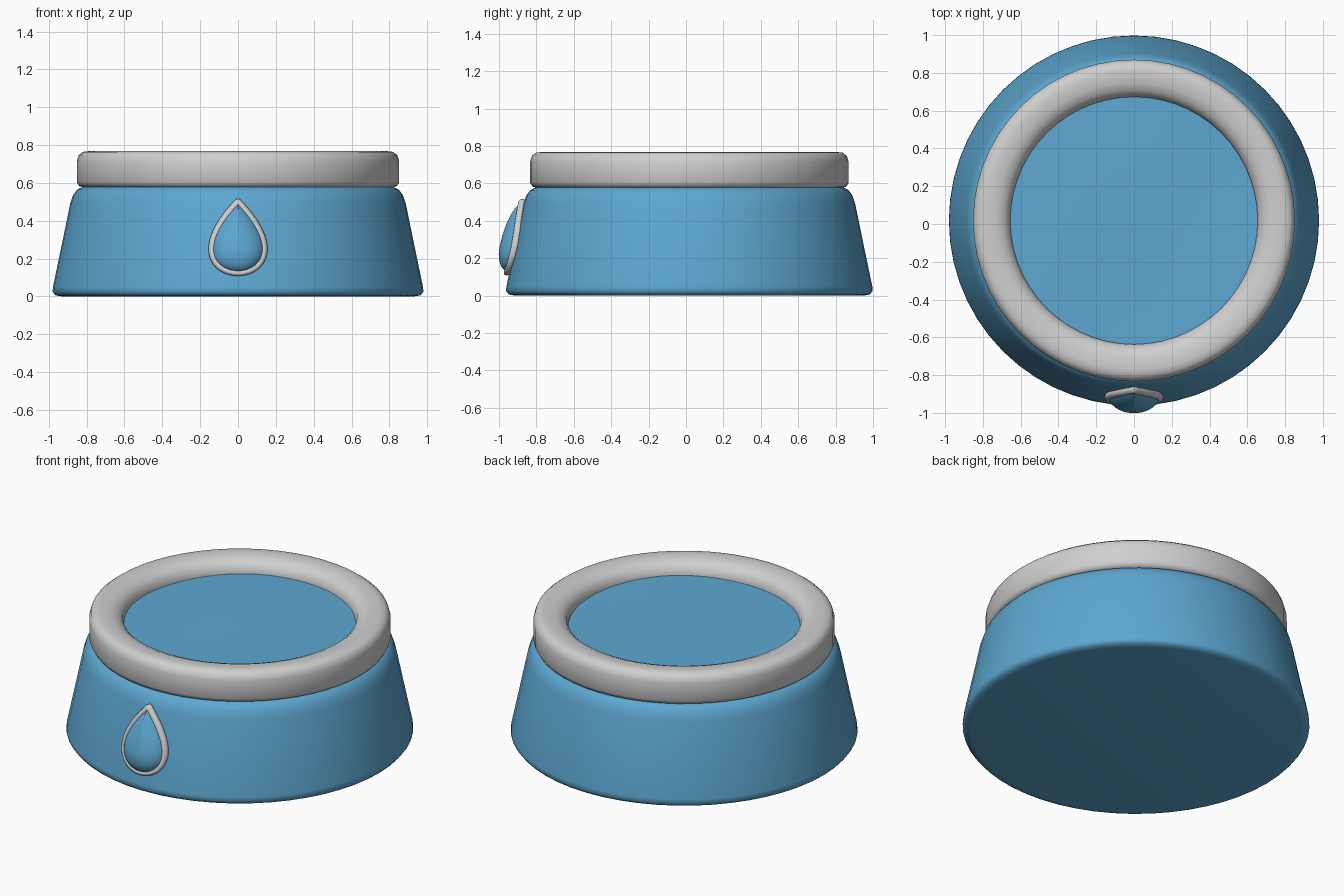
import bpy
import math

if "Cube" in bpy.data.objects:
    bpy.data.objects.remove(bpy.data.objects["Cube"])

CY = 0.018   # y centre of the round parts
SEG = 56


def material(name, rgb):
    m = bpy.data.materials.new(name)
    m.diffuse_color = (*rgb, 1)
    m.use_nodes = True
    m.node_tree.nodes["Principled BSDF"].inputs["Base Color"].default_value = m.diffuse_color
    return m


BLUE = material("sky blue", (0.11, 0.39, 0.64))
GREY = material("light grey", (0.62, 0.63, 0.62))


def make(name, verts, faces, mat, angle=50):
    me = bpy.data.meshes.new(name)
    me.from_pydata(verts, [], faces)
    me.materials.append(mat)
    ob = bpy.data.objects.new(name, me)
    bpy.context.collection.objects.link(ob)
    bpy.ops.object.select_all(action='DESELECT')
    ob.select_set(True)
    bpy.context.view_layer.objects.active = ob
    bpy.ops.object.mode_set(mode='EDIT')
    bpy.ops.mesh.select_all(action='SELECT')
    bpy.ops.mesh.normals_make_consistent(inside=False)
    bpy.ops.object.mode_set(mode='OBJECT')
    bpy.ops.object.shade_smooth_by_angle(angle=math.radians(angle))
    return ob


def bridge(rows, cols, closed_rows=False):
    """Quads between consecutive closed loops of points."""
    faces = []
    for i in range(rows if closed_rows else rows - 1):
        a, b = i * cols, ((i + 1) % rows) * cols
        for j in range(cols):
            k = (j + 1) % cols
            faces.append((a + j, a + k, b + k, b + j))
    return faces


def lathe(name, profile, mat, closed):
    verts = []
    for r, z in profile:
        for j in range(SEG):
            t = 2 * math.pi * j / SEG
            verts.append((r * math.cos(t), CY + r * math.sin(t), z))
    faces = bridge(len(profile), SEG, closed)
    if not closed:  # cap both ends
        n = len(verts)
        faces += [tuple(range(SEG))[::-1], tuple(range(n - SEG, n))]
    return make(name, verts, faces, mat)


# tapered bowl body
lathe("bowl_body", [(0.93, 0.0), (0.965, 0.006), (0.98, 0.025), (0.978, 0.05),
                    (0.93, 0.28), (0.887, 0.49), (0.872, 0.535),
                    (0.85, 0.565), (0.82, 0.58)], BLUE, False)

# rounded rim ring
lathe("rim", [(0.81, 0.575), (0.84, 0.583), (0.852, 0.605), (0.852, 0.715),
              (0.842, 0.747), (0.82, 0.764), (0.79, 0.768), (0.73, 0.766),
              (0.69, 0.75), (0.664, 0.725), (0.655, 0.69), (0.655, 0.575)],
      GREY, True)

# gently rippled water surface
verts, rings = [], 10
for i in range(1, rings + 1):
    r = 0.67 * i / rings
    for j in range(SEG):
        t = 2 * math.pi * j / SEG
        x, y = r * math.cos(t), r * math.sin(t)
        verts.append((x, y + CY, 0.683 + 0.006 * math.sin(5 * x + 2) * math.cos(4 * y - 1)))
make("water", verts, bridge(rings, SEG) + [tuple(range(SEG))[::-1]], BLUE)


# drop emblem on the front
def drop(t):
    return 0.18 * math.sin(t) * math.sin(t / 2), 0.313 + 0.187 * math.cos(t)


def on_body(x, z, lift):
    r = 0.98 - (z - 0.03) * 0.205
    return (x, CY - math.sqrt(r * r - x * x) - lift, z)


N, TUBE = 40, 10
verts = []
for i in range(N):
    t = 2 * math.pi * i / N
    x, z = drop(t)
    (x0, z0), (x1, z1) = drop(t - 0.05), drop(t + 0.05)
    if i == 0:
        nx, nz = 0.0, 1.0
    else:
        d = math.hypot(x1 - x0, z1 - z0)
        nx, nz = -(z1 - z0) / d, (x1 - x0) / d
    for k in range(TUBE):
        a = 2 * math.pi * k / TUBE
        o = 0.018 * math.cos(a)
        verts.append(on_body(x + nx * o, z + nz * o, 0.012 + 0.02 * math.sin(a)))
make("drop_outline", verts, bridge(N, TUBE, True), GREY)

# bulging drop inside the outline
verts, rows = [], 9
for i in range(rows):
    s = math.cos(math.pi / 2 * i / (rows - 0.5))
    for j in range(N):
        x, z = drop(2 * math.pi * j / N)
        verts.append(on_body(x * s, 0.26 + (z - 0.26) * s,
                             0.082 * math.sqrt(1 - s * s)))
make("drop_centre", verts,
     bridge(rows, N) + [tuple(range((rows - 1) * N, rows * N)), tuple(range(N))[::-1]], BLUE)
